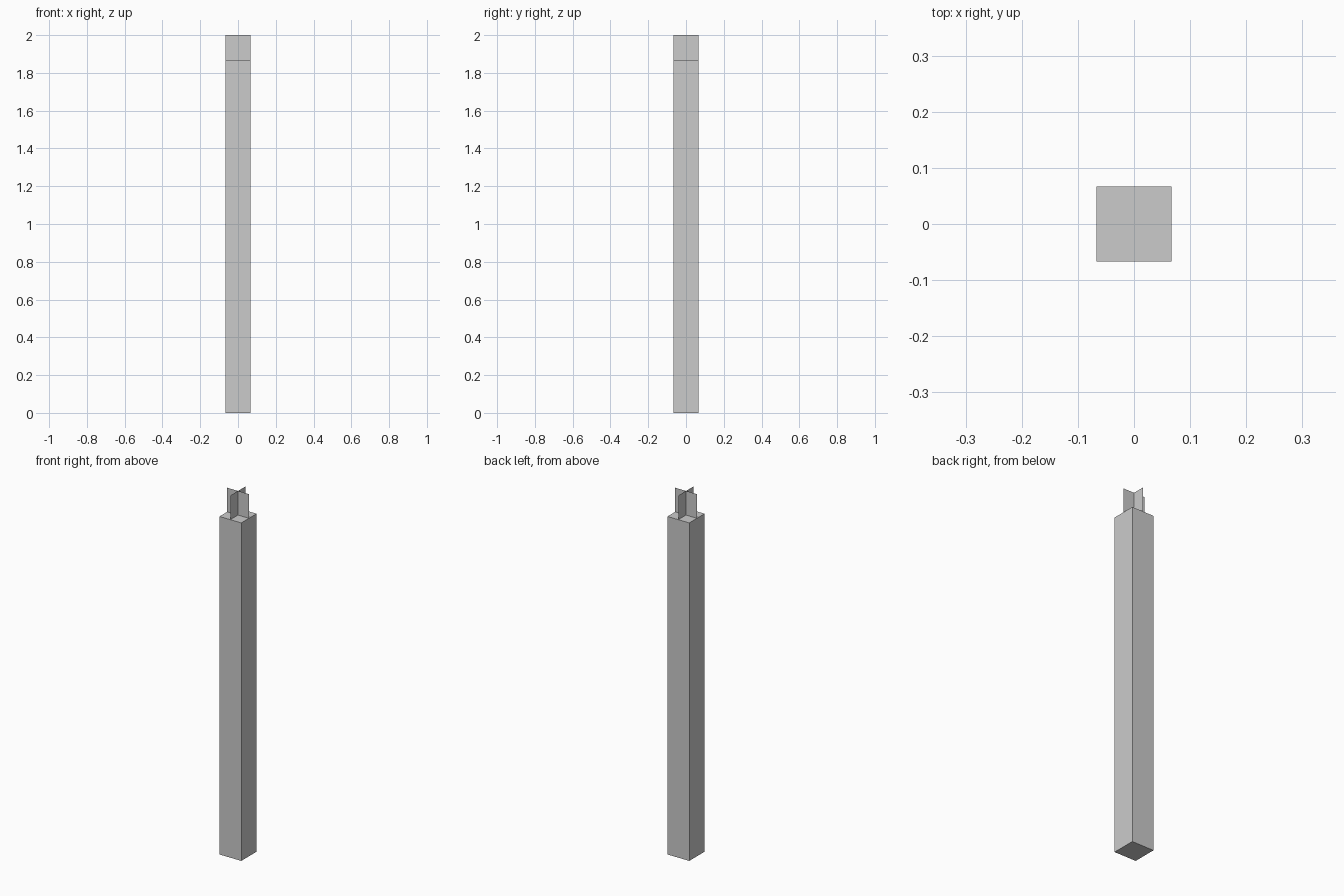
import bpy
import bmesh
from math import pi
from mathutils import Matrix

if "Cube" in bpy.data.objects:
    bpy.data.objects.remove(bpy.data.objects["Cube"])

W = 2 / 15          # post width, also flame height
H = 2 - W           # post height


def add_object(name, bm):
    mesh = bpy.data.meshes.new(name)
    bm.to_mesh(mesh)
    bm.free()
    obj = bpy.data.objects.new(name, mesh)
    bpy.context.collection.objects.link(obj)
    return obj


# Square post
bm = bmesh.new()
bmesh.ops.create_cube(bm, size=1, matrix=Matrix.Translation((0, 0, H / 2))
                      @ Matrix.Diagonal((W, W, H, 1)))
add_object("post", bm)

# Two crossed upright flat cards standing on the post
for name, angle in (("top_card_x", 0), ("top_card_y", pi / 2)):
    bm = bmesh.new()
    bmesh.ops.create_grid(bm, x_segments=1, y_segments=1, size=W / 2,
                          matrix=Matrix.Translation((0, 0, H + W / 2))
                          @ Matrix.Rotation(angle, 4, 'Z')
                          @ Matrix.Rotation(pi / 2, 4, 'X'))
    add_object(name, bm)
